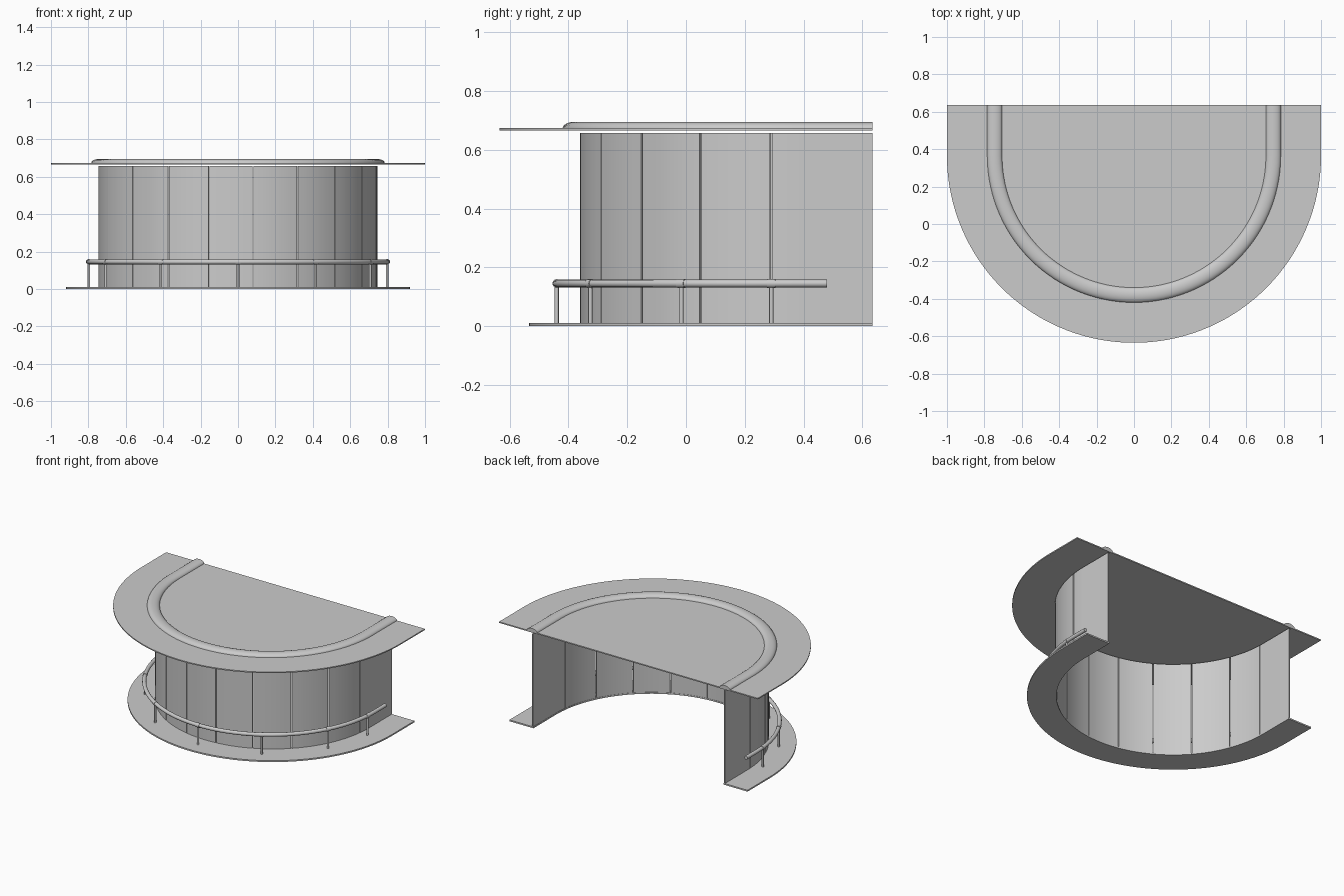
import bpy, bmesh
from math import sin, cos, pi, radians, degrees

cube = bpy.data.objects.get("Cube")
if cube:
    bpy.data.objects.remove(cube, do_unlink=True)

BACK = 0.635          # y of the open back
grey = bpy.data.materials.new("plain grey")
grey.use_nodes = True
grey.diffuse_color = (0.6, 0.6, 0.6, 1)
grey.node_tree.nodes["Principled BSDF"].inputs["Base Color"].default_value = (0.6, 0.6, 0.6, 1)


def finish(name, bm):
    bmesh.ops.recalc_face_normals(bm, faces=bm.faces)
    mesh = bpy.data.meshes.new(name)
    bm.to_mesh(mesh)
    bm.free()
    mesh.materials.append(grey)
    obj = bpy.data.objects.new(name, mesh)
    bpy.context.collection.objects.link(obj)
    bpy.ops.object.select_all(action="DESELECT")
    obj.select_set(True)
    bpy.context.view_layer.objects.active = obj
    bpy.ops.object.shade_smooth_by_angle(angle=radians(35))
    return obj


def place(r, t, cy, end=BACK):
    """Plan point on a U: an arc up to 90 degrees, then a straight leg to the back."""
    side = 1 if t > 0 else -1
    if abs(t) <= 90:
        return r * sin(radians(t)), cy - r * cos(radians(t))
    return side * r, min(end, cy + radians(abs(t) - 90) * 0.745)


def stations(t0, t1, step=3):
    n = max(1, round((t1 - t0) / step))
    ts = {t0 + (t1 - t0) * i / n for i in range(n + 1)}
    return sorted(ts | {t for t in (-90, 90) if t0 < t < t1})


def sweep(name, profile, cy, t0, t1, end=BACK):
    """Sweep a closed (radius, z) profile along the U plan."""
    bm = bmesh.new()
    rings = [[bm.verts.new((*place(r, t, cy, end), z)) for r, z in profile]
             for t in stations(t0, t1)]
    n = len(profile)
    for a, b in zip(rings, rings[1:]):
        for i in range(n):
            bm.faces.new((a[i], a[(i + 1) % n], b[(i + 1) % n], b[i]))
    bm.faces.new(rings[0])
    bm.faces.new(rings[-1])
    return finish(name, bm)


def box(r0, r1, z0, z1):
    return [(r0, z0), (r1, z0), (r1, z1), (r0, z1)]


def leg(cy, end=BACK):
    """Sweep limit that reaches the end of the straight leg."""
    return 90 + degrees((end - cy) / 0.745)


# Floor walkway
CY = 0.385
sweep("floor_walkway", box(0.735, 0.92, 0, 0.01), CY, -leg(CY), leg(CY))

# Curved wall panels separated by narrow seams
seams = [-leg(CY), -87.5, -68.9, -49, -30, -12, 6.2, 25.3, 44, 63.2, 82.6, leg(CY)]
for i, (a, b) in enumerate(zip(seams, seams[1:])):
    sweep(f"wall_panel_{i + 1}", box(0.737, 0.745, 0.01, 0.658), CY,
          a + (0.25 if i else 0), b - (0.25 if i < len(seams) - 2 else 0))

# Roof plate
ROOF_Y = 0.365
bm = bmesh.new()
limit = leg(ROOF_Y)
outline = [bm.verts.new((*place(1, t, ROOF_Y), 0.666)) for t in stations(-limit, limit, 2)]
face = bm.faces.new(outline)
top = bmesh.ops.extrude_face_region(bm, geom=[face])["geom"]
bmesh.ops.translate(bm, vec=(0, 0, 0.008),
                    verts=[v for v in top if isinstance(v, bmesh.types.BMVert)])
finish("roof_plate", bm)

# Rounded roof rim
rim = [(0.745 + 0.04 * cos(pi * i / 12), 0.673 + 0.022 * sin(pi * i / 12)) for i in range(13)]
sweep("roof_rim", rim, ROOF_Y, -limit, limit)

# Handrail
RAIL_Y, RAIL_END, RAIL_R = 0.36, 0.48, 0.8
tube = [(RAIL_R + 0.013 * cos(pi * i / 6), 0.145 + 0.013 * sin(pi * i / 6)) for i in range(12)]
limit = leg(RAIL_Y, RAIL_END)
sweep("handrail", tube, RAIL_Y, -limit, limit, RAIL_END)


# Rail posts with collars
def cylinder(name, x, y, z0, z1, radius):
    bm = bmesh.new()
    bmesh.ops.create_cone(bm, cap_ends=True, segments=12, radius1=radius,
                          radius2=radius, depth=z1 - z0)
    obj = finish(name, bm)
    obj.location = (x, y, (z0 + z1) / 2)
    return obj


for i, t in enumerate((-85, -62, -31, 0, 31, 62, 85)):
    x, y = place(RAIL_R, t, RAIL_Y)
    cylinder(f"rail_post_{i + 1}", x, y, 0.008, 0.14, 0.007)
    collar = [(RAIL_R + 0.015 * cos(pi * k / 6), 0.145 + 0.015 * sin(pi * k / 6))
              for k in range(12)]
    sweep(f"rail_collar_{i + 1}", collar, RAIL_Y, t - 1, t + 1)
